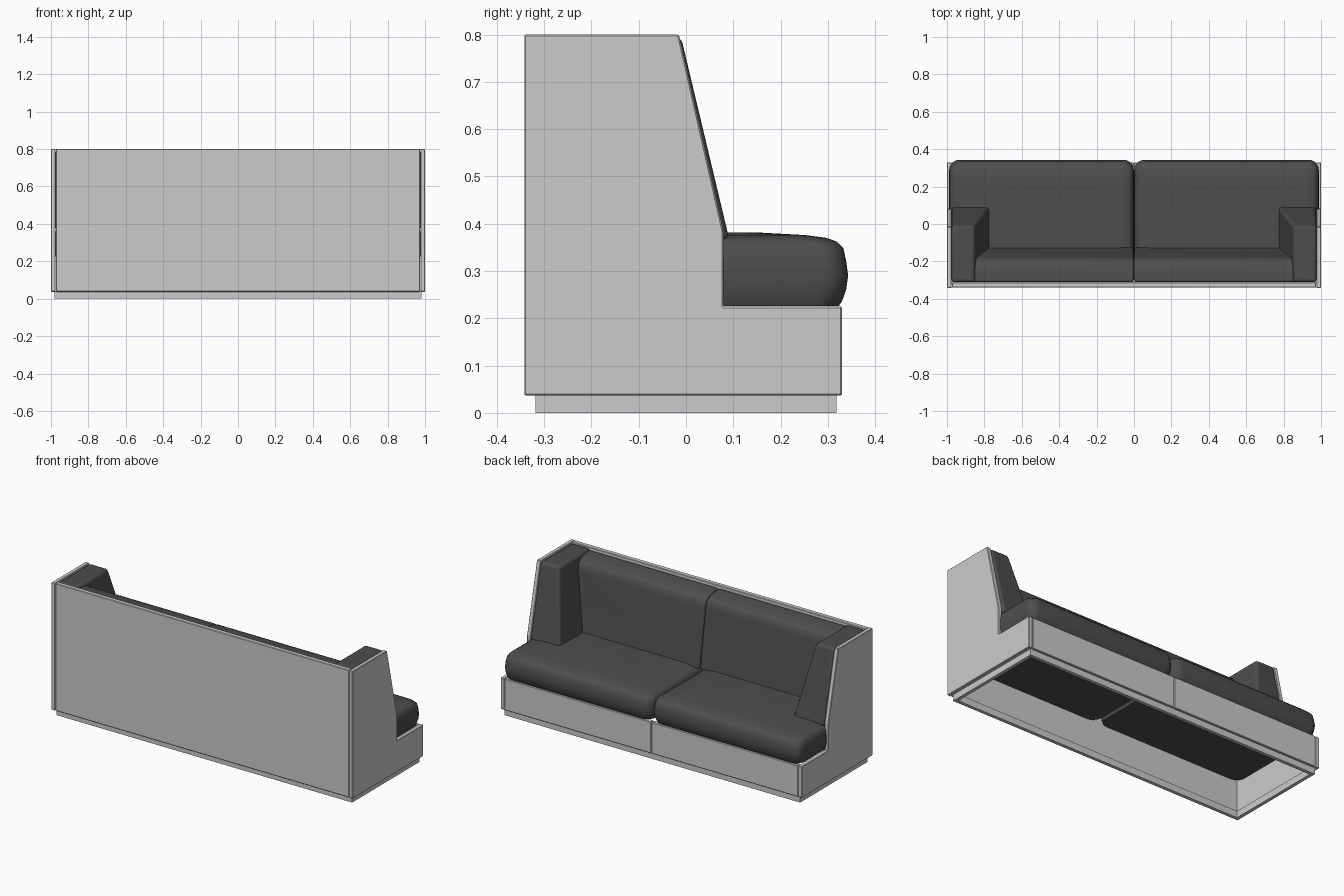
import bpy, bmesh, math

if "Cube" in bpy.data.objects:
    bpy.data.objects.remove(bpy.data.objects["Cube"])

dark = bpy.data.materials.new("dark_fabric")
dark.diffuse_color = (0.075, 0.075, 0.075, 1)
dark.use_nodes = True
dark.node_tree.nodes["Principled BSDF"].inputs["Base Color"].default_value = dark.diffuse_color


def finish(name, bm, bevel=0.0, segments=1, mat=None, smooth=False):
    bmesh.ops.recalc_face_normals(bm, faces=bm.faces)
    me = bpy.data.meshes.new(name)
    bm.to_mesh(me)
    bm.free()
    ob = bpy.data.objects.new(name, me)
    bpy.context.collection.objects.link(ob)
    if mat:
        me.materials.append(mat)
    if bevel:
        mod = ob.modifiers.new("bevel", 'BEVEL')
        mod.width = bevel
        mod.segments = segments
        mod.limit_method = 'ANGLE'
        mod.angle_limit = math.radians(12)
    if smooth:
        for o in bpy.context.selected_objects:
            o.select_set(False)
        bpy.context.view_layer.objects.active = ob
        ob.select_set(True)
        bpy.ops.object.shade_smooth_by_angle(angle=math.radians(40))
    return ob


def loft(name, rings, **kw):
    """Bridge a stack of equal-length point rings and cap both ends."""
    bm = bmesh.new()
    rows = [[bm.verts.new(p) for p in r] for r in rings]
    n = len(rows[0])
    for a, b in zip(rows, rows[1:]):
        for i in range(n):
            j = (i + 1) % n
            bm.faces.new((a[i], a[j], b[j], b[i]))
    bm.faces.new(rows[0])
    bm.faces.new(rows[-1])
    return finish(name, bm, **kw)


def rect(x0, x1, y0, y1, z):
    return [(x0, y0, z), (x1, y0, z), (x1, y1, z), (x0, y1, z)]


def board(name, x0, x1, y0, y1, z0, z1, bevel=0.003):
    return loft(name, [rect(x0, x1, y0, y1, z0), rect(x0, x1, y0, y1, z1)], bevel=bevel)


def prism(name, profile, x0, x1, **kw):
    """Extrude a (y, z) profile along x."""
    return loft(name, [[(x, y, z) for y, z in profile] for x in (x0, x1)], **kw)


def round_rect(x0, x1, y0, y1, r, z, steps=6):
    pts = []
    for k, (cx, cy) in enumerate([(x1 - r, y1 - r), (x0 + r, y1 - r),
                                  (x0 + r, y0 + r), (x1 - r, y0 + r)]):
        for i in range(steps + 1):
            a = math.pi / 2 * (k + i / steps)
            pts.append((cx + r * math.cos(a), cy + r * math.sin(a), z))
    return pts


# back panel and recessed plinth ring
board("back_panel", -0.974, 0.974, -0.34, -0.312, 0.037, 0.8)
for y, label in ((-0.318, "back"), (0.298, "front")):
    board("plinth_" + label, -0.98, 0.98, y, y + 0.02, 0, 0.04, bevel=0)

side_profile = [(-0.342, 0.037), (0.33, 0.037), (0.33, 0.225), (0.079, 0.225),
                (0.079, 0.385), (-0.015, 0.8), (-0.342, 0.8)]
back_profile = [(-0.311, 0.365), (-0.125, 0.365), (-0.178, 0.725), (-0.19, 0.755),
                (-0.215, 0.772), (-0.25, 0.782), (-0.311, 0.787)]
# seat cushion outline: height, inset from the widest outline
seat_layers = [(0.226, 0.02), (0.236, 0.013), (0.262, 0.004), (0.29, 0), (0.32, 0.004),
               (0.348, 0.01), (0.362, 0.024), (0.370, 0.045), (0.376, 0.09), (0.381, 0.18)]

for s, side in ((1, "left"), (-1, "right")):
    # cabinet boards
    prism("side_panel_" + side, side_profile, s * 0.975, s * 1.0, bevel=0.003)
    board("front_panel_" + side, *sorted((s * 0.001, s * 0.974)), 0.303, 0.33, 0.037, 0.225)
    board("plinth_end_" + side, *sorted((s * 0.96, s * 0.98)), -0.298, 0.298, 0, 0.04, bevel=0)

    # seat cushion
    rings = []
    for z, d in seat_layers:
        x0, x1 = sorted((s * (0.001 + d * 0.6), s * (0.988 - d * 0.6)))
        rings.append(round_rect(x0, x1, -0.311 + d * 0.2, 0.343 - d, 0.055, z))
    loft("seat_cushion_" + side, rings, mat=dark, smooth=True)

    # back cushion
    prism("back_cushion_" + side, back_profile, s * 0.001, s * 0.86,
          bevel=0.012, segments=4, mat=dark, smooth=True)

    # tapered arm cushion
    low = rect(s * 0.772, s * 0.975, -0.311, 0.092, 0.365)
    top = rect(s * 0.853, s * 0.975, -0.311, -0.011, 0.797)
    loft("arm_cushion_" + side, [low, top], bevel=0.016, segments=4, mat=dark, smooth=True)
